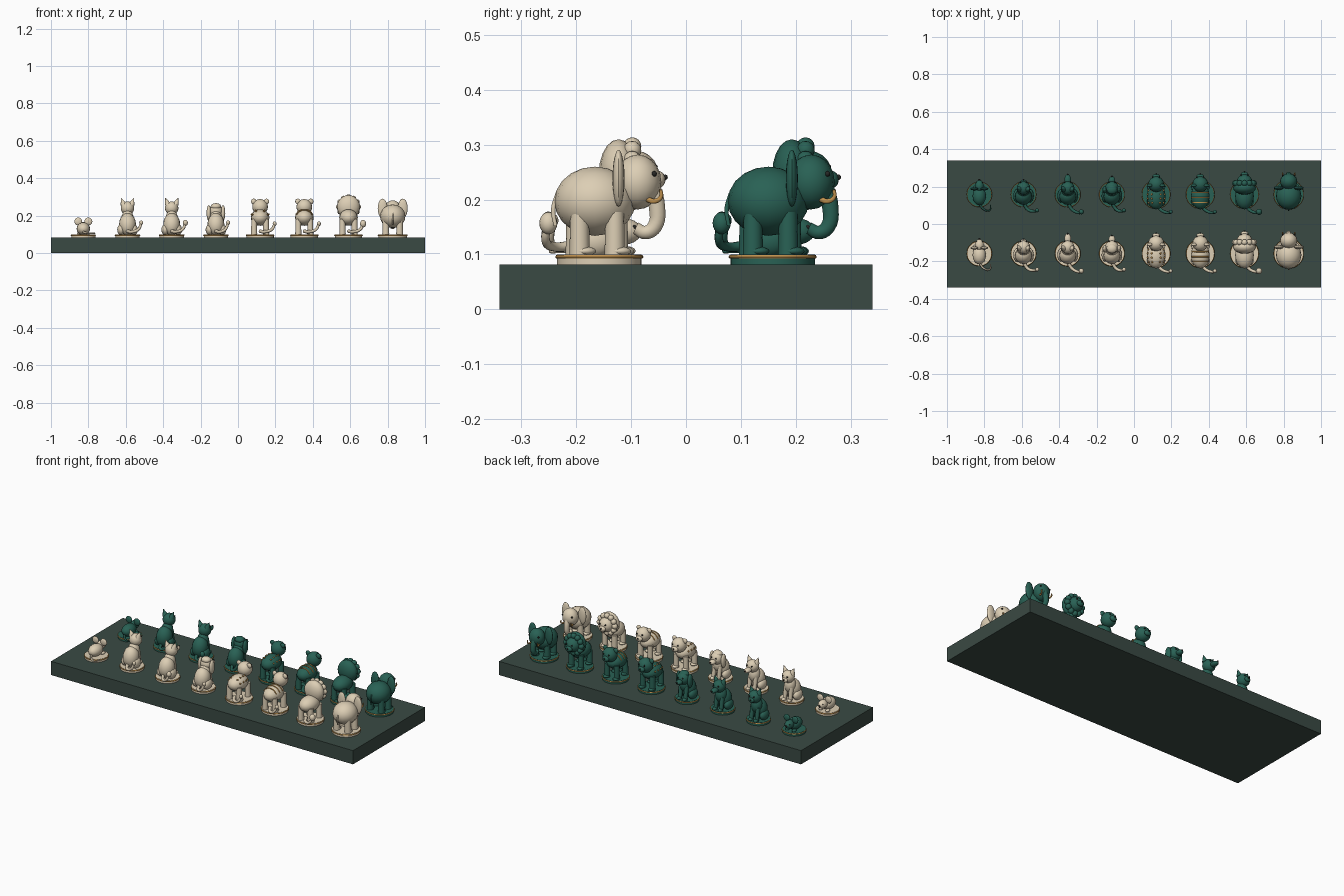
import bpy, bmesh, math
from mathutils import Matrix, Vector, Euler

if "Cube" in bpy.data.objects:
    bpy.data.objects.remove(bpy.data.objects["Cube"])


def mat(name, rgb):
    m = bpy.data.materials.new(name)
    m.diffuse_color = (*rgb, 1)
    m.use_nodes = True
    m.node_tree.nodes["Principled BSDF"].inputs["Base Color"].default_value = m.diffuse_color
    return m


BOARD = mat("board_green", (0.042, 0.068, 0.057))
CREAM = mat("cream", (0.72, 0.62, 0.46))
GREEN = mat("deep_green", (0.022, 0.12, 0.09))
GOLD = mat("gold", (0.52, 0.28, 0.075))
DARK = mat("dark_eye", (0.02, 0.02, 0.018))

# current piece: name prefix, origin and body colour
P = {"name": "", "at": Vector((0, 0, 0)), "mat": CREAM}


def finish(bm, name, m, at=True):
    me = bpy.data.meshes.new(name)
    bm.to_mesh(me)
    bm.free()
    for f in me.polygons:
        f.use_smooth = True
    me.set_sharp_from_angle(angle=math.radians(45))
    me.materials.append(m or P["mat"])
    ob = bpy.data.objects.new(P["name"] + name, me)
    ob.location = P["at"] if at else (0, 0, 0)
    bpy.context.collection.objects.link(ob)


def ball(name, c, r, m=None, rot=(0, 0, 0), seg=16, rings=10):
    r = (r, r, r) if isinstance(r, (int, float)) else r
    bm = bmesh.new()
    M = Matrix.Translation(c) @ Euler(rot).to_matrix().to_4x4() @ Matrix.Diagonal((*r, 1))
    bmesh.ops.create_uvsphere(bm, u_segments=seg, v_segments=rings, radius=1, matrix=M)
    finish(bm, name, m)


def cone(name, a, b, r1, r2, m=None, seg=14):
    a, b = Vector(a), Vector(b)
    q = (b - a).to_track_quat('Z', 'Y').to_matrix().to_4x4()
    bm = bmesh.new()
    bmesh.ops.create_cone(bm, cap_ends=True, segments=seg, radius1=r1, radius2=r2,
                          depth=(b - a).length, matrix=Matrix.Translation((a + b) / 2) @ q)
    finish(bm, name, m)


def tube(name, pts, r, m=None, taper=1.0, cyclic=False, res=3, steps=5):
    cu = bpy.data.curves.new(name, 'CURVE')
    cu.dimensions = '3D'
    cu.bevel_depth, cu.bevel_resolution = r, res
    cu.use_fill_caps, cu.resolution_u = True, steps
    sp = cu.splines.new('BEZIER')
    sp.bezier_points.add(len(pts) - 1)
    for i, (bp, p) in enumerate(zip(sp.bezier_points, pts)):
        bp.co = p
        bp.handle_left_type = bp.handle_right_type = 'AUTO'
        bp.radius = 1 + (taper - 1) * i / max(1, len(pts) - 1)
    sp.use_cyclic_u = cyclic
    tmp = bpy.data.objects.new("tmp", cu)
    bpy.context.collection.objects.link(tmp)
    bpy.context.view_layer.update()
    me = bpy.data.meshes.new_from_object(tmp.evaluated_get(bpy.context.evaluated_depsgraph_get()))
    bm = bmesh.new()
    bm.from_mesh(me)
    bpy.data.objects.remove(tmp)
    bpy.data.curves.remove(cu)
    bpy.data.meshes.remove(me)
    finish(bm, name, m)


def pair(fn, name, c, *args, **kw):
    for s, side in ((-1, "left_"), (1, "right_")):
        fn(side + name, (c[0] * s, c[1], c[2]), *args, **kw)


def base(r):
    cone("base", (0, 0, 0), (0, 0, 0.018), r, r, seg=32)
    ring = [(r * math.cos(i * math.pi / 4), r * math.sin(i * math.pi / 4), 0.0135) for i in range(8)]
    tube("base_ring", ring, 0.0035, GOLD, cyclic=True, res=1, steps=4)


def tail(end_y, end_x, tip_z, r, tuft=0):
    pts = [(0, -0.045, 0.035), (0.025, -0.082, 0.032), (end_x - 0.015, end_y, 0.045), (end_x, end_y + 0.005, tip_z)]
    tube("tail", pts, r, taper=0.75)
    ball("tail_tip", pts[-1], (r * 1.1 + tuft, r * 1.1 + tuft, r * 1.3 + tuft * 1.3))


def legs(x, yf, yb, h, r):
    for y, n in ((yf, "front_leg"), (yb, "back_leg")):
        for s, side in ((-1, "left_"), (1, "right_")):
            cone(side + n, (s * x, y, 0.016), (s * x, y, h), r, r * 0.92)
            ball(side + n + "_paw", (s * x, y + 0.007, 0.024), (r * 1.05, r * 1.25, 0.009))


def face(y, z, r, snout):
    pair(ball, "eye", (r * 0.42, y + r * 0.86, z + r * 0.3), 0.0045, DARK, seg=8, rings=6)
    ball("snout", (0, y + r * 0.8 + snout / 2, z - r * 0.25), (r * 0.5, snout, r * 0.38))
    ball("nose", (0, y + r * 0.8 + snout * 1.45, z - r * 0.15), 0.005, DARK, seg=8, rings=6)


def mouse():
    base(0.064)
    ball("body", (0, -0.008, 0.048), (0.036, 0.05, 0.034))
    ball("head", (0, 0.045, 0.06), (0.024, 0.032, 0.024))
    pair(ball, "ear", (0.027, 0.03, 0.087), (0.021, 0.008, 0.021))
    pair(ball, "eye", (0.015, 0.064, 0.068), 0.004, DARK, seg=8, rings=6)
    ball("nose", (0, 0.078, 0.059), 0.006, DARK, seg=8, rings=6)
    pair(ball, "foot", (0.022, 0.03, 0.022), (0.011, 0.017, 0.008))
    tube("tail", [(0, -0.05, 0.03), (0.025, -0.08, 0.025), (0.055, -0.085, 0.024), (0.06, -0.055, 0.024)], 0.006, taper=0.5)


def sitting(kind):
    base(0.065)
    ball("body", (0, -0.01, 0.072), (0.045, 0.046, 0.06), rot=(-0.15, 0, 0))
    ball("chest", (0, 0.017, 0.102), (0.033, 0.033, 0.046))
    pair(ball, "haunch", (0.034, -0.008, 0.043), (0.021, 0.036, 0.03))
    for s, side in ((-1, "left_"), (1, "right_")):
        cone(side + "front_leg", (s * 0.018, 0.043, 0.016), (s * 0.018, 0.03, 0.095), 0.011, 0.013)
    pair(ball, "front_paw", (0.018, 0.05, 0.024), (0.012, 0.016, 0.009))
    dog = kind == "dog"
    z = 0.142 if dog else 0.158
    ball("head", (0, 0.034, z), 0.036)
    face(0.034, z, 0.036, {"cat": 0.01, "wolf": 0.03, "dog": 0.023}[kind])
    if dog:
        pair(ball, "floppy_ear", (0.038, 0.026, z - 0.01), (0.012, 0.02, 0.042))
        ball("crown", (0, 0.026, z + 0.025), (0.028, 0.025, 0.018))
    else:
        for s, side in ((-1, "left_"), (1, "right_")):
            cone(side + "ear", (s * 0.021, 0.028, z + 0.02), (s * 0.034, 0.028, 0.213), 0.017, 0.001, seg=10)
    tail(-0.098 if kind == "wolf" else -0.09, 0.065 if dog else 0.073, 0.08, 0.0095, 0.003 if kind == "wolf" else 0)


def big_cat(kind):
    base(0.073)
    ball("body", (0, -0.01, 0.108), (0.05, 0.07, 0.044))
    legs(0.032, 0.036, -0.045, 0.1, 0.0165)
    z = 0.165
    if kind == "lion":
        # full mane with a ring of tufts around the face
        ball("mane", (0, 0.035, z), (0.061, 0.036, 0.063))
        for i in range(12):
            a = i * math.pi / 6
            ball("mane_tuft", (0.05 * math.cos(a), 0.06, z + 0.05 * math.sin(a)), 0.0165, seg=12, rings=8)
    ball("head", (0, 0.055 if kind != "lion" else 0.066, z), 0.042)
    face(0.055 if kind != "lion" else 0.066, z, 0.042, 0.014)
    if kind != "lion":
        pair(ball, "ear", (0.034, 0.048, z + 0.029), (0.015, 0.009, 0.015))
    tail(-0.098, 0.078, 0.075, 0.0095, 0.006 if kind == "lion" else 0)
    surf = lambda t, y, k=1.0: (0.05 * k * math.sin(t), y, 0.108 + 0.044 * k * math.cos(t))
    if kind == "leopard":
        # spots on the back and flanks
        for y in (-0.045, -0.022, 0.001, 0.022):
            k = math.sqrt(1 - ((y + 0.01) / 0.07) ** 2)
            for t in (-1.15, -0.5, 0.5, 1.15):
                ball("spot", surf(t, y, k), (0.0055, 0.0055, 0.0045), GOLD, seg=8, rings=6)
    if kind == "tiger":
        # stripes arched over the back
        for y in (-0.043, -0.017, 0.01):
            k = math.sqrt(1 - ((y + 0.01) / 0.07) ** 2)
            tube("stripe", [surf(t, y, k) for t in (-1.2, -0.6, 0, 0.6, 1.2)], 0.0032, GOLD, res=1)


def elephant():
    base(0.077)
    ball("body", (0, -0.008, 0.115), (0.068, 0.074, 0.063))
    legs(0.037, 0.028, -0.036, 0.095, 0.0185)
    ball("head", (0, 0.07, 0.15), (0.046, 0.043, 0.05))
    pair(ball, "ear", (0.054, 0.035, 0.157), (0.026, 0.011, 0.052))
    tube("trunk", [(0, 0.094, 0.145), (0, 0.105, 0.105), (0, 0.101, 0.069),
                   (0, 0.084, 0.058), (0, 0.066, 0.066)], 0.017, taper=0.68)
    for s, side in ((-1, "left_"), (1, "right_")):
        tube(side + "tusk", [(s * 0.024, 0.085, 0.12), (s * 0.03, 0.1, 0.115),
                             (s * 0.033, 0.112, 0.122), (s * 0.034, 0.112, 0.136)], 0.0055, GOLD, taper=0.55)
    pair(ball, "eye", (0.031, 0.1, 0.165), 0.005, DARK, seg=8, rings=6)
    tube("tail", [(0, -0.075, 0.13), (0, -0.084, 0.1), (0, -0.08, 0.07)], 0.005, taper=0.7)


# display board
bm = bmesh.new()
bmesh.ops.create_cube(bm, size=1, matrix=Matrix.Translation((0, 0, 0.041)) @ Matrix.Diagonal((2, 0.68, 0.082, 1)))
finish(bm, "board", BOARD, at=False)

# two rows of eight animals
ROW = [("mouse", mouse), ("cat", lambda: sitting("cat")), ("wolf", lambda: sitting("wolf")),
       ("dog", lambda: sitting("dog")), ("leopard", lambda: big_cat("leopard")),
       ("tiger", lambda: big_cat("tiger")), ("lion", lambda: big_cat("lion")), ("elephant", elephant)]
for team, m, y in (("cream", CREAM, -0.158), ("green", GREEN, 0.158)):
    for i, (animal, build) in enumerate(ROW):
        P["name"], P["mat"] = f"{team}_{animal}_", m
        P["at"] = Vector((-0.827 + i * 0.2363, y, 0.082))
        build()
